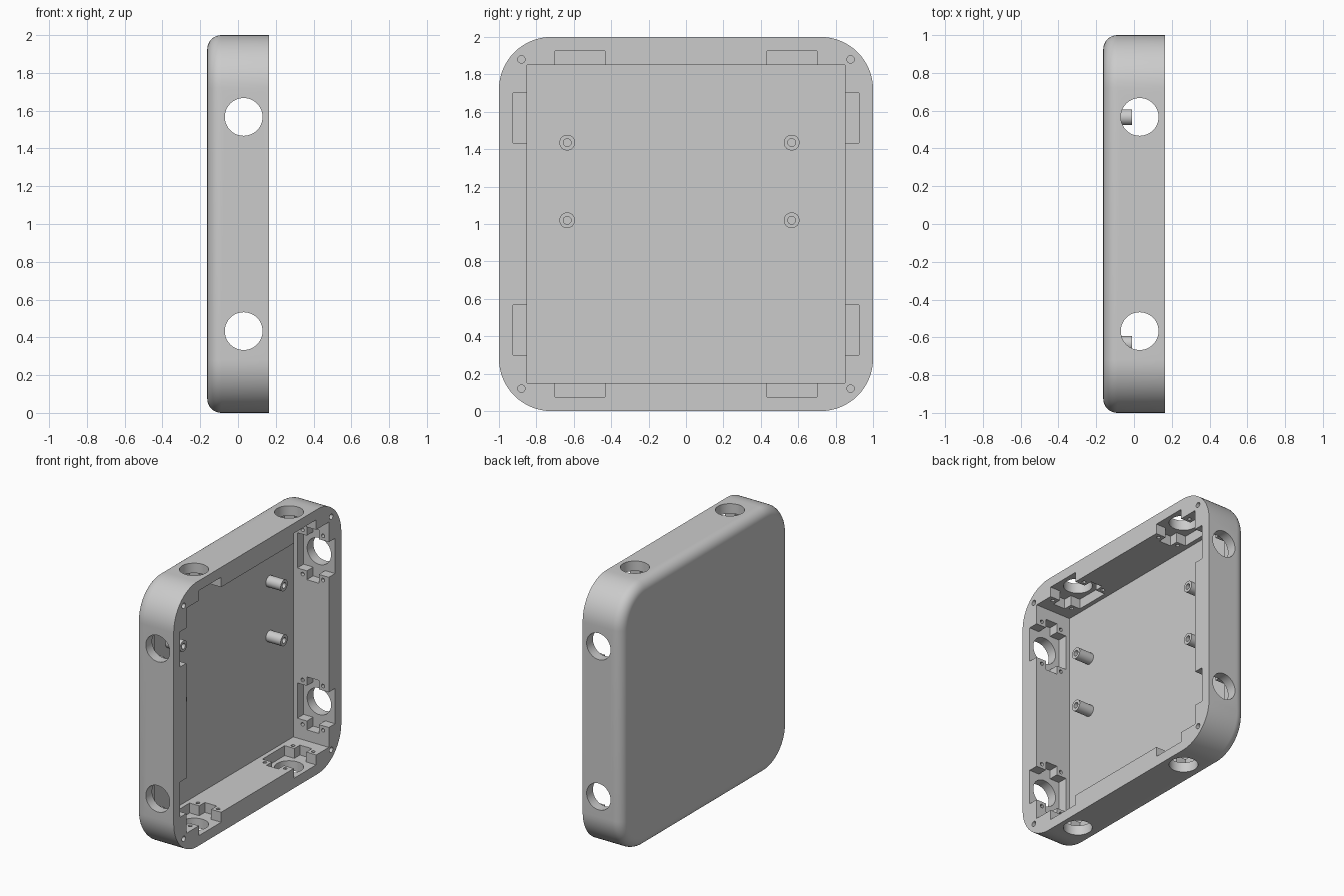
import bpy, bmesh
from math import radians, pi
from mathutils import Matrix, Vector

cube = bpy.data.objects.get("Cube")
if cube:
    bpy.data.objects.remove(cube)

HALF_T = 0.163      # half thickness along x
FLOOR_X = -0.133    # inner floor of the tray
HOLE_X = 0.03       # wall holes centre along x
PORT = 0.567        # offset of the wall holes from the middle
CENTRE = Matrix.Translation((0, 0, 1))

grey = bpy.data.materials.new("light grey")
grey.use_nodes = True
colour = (0.6, 0.6, 0.6, 1)
grey.diffuse_color = colour
grey.node_tree.nodes["Principled BSDF"].inputs["Base Color"].default_value = colour


def finish(bm, name):
    bmesh.ops.recalc_face_normals(bm, faces=bm.faces)
    mesh = bpy.data.meshes.new(name)
    bm.to_mesh(mesh)
    bm.free()
    mesh.materials.append(grey)
    obj = bpy.data.objects.new(name, mesh)
    bpy.context.collection.objects.link(obj)
    return obj


def box(bm, lo, hi):
    lo, hi = Vector(lo), Vector(hi)
    m = Matrix.Translation((lo + hi) / 2) @ Matrix.Diagonal((*(hi - lo), 1))
    return bmesh.ops.create_cube(bm, size=1, matrix=m)["verts"]


def rod(bm, axis, start, end, radius, sides, place=CENTRE):
    """Cylinder between two points lying along the x or y axis."""
    start, end = Vector(start), Vector(end)
    turn = Matrix.Rotation(pi / 2, 4, "Y" if axis == "x" else "X")
    m = place @ Matrix.Translation((start + end) / 2) @ turn
    bmesh.ops.create_cone(bm, cap_ends=True, segments=sides, radius1=radius,
                          radius2=radius, depth=(end - start).length, matrix=m)


def cut(target, bm, name):
    cutter = finish(bm, name)
    cutter.hide_render = True
    mod = target.modifiers.new(name, "BOOLEAN")
    mod.operation = "DIFFERENCE"
    mod.solver = "EXACT"
    mod.object = cutter
    bpy.context.view_layer.objects.active = target
    bpy.ops.object.modifier_apply(modifier=name)
    bpy.data.objects.remove(cutter)


def smooth(obj):
    bpy.ops.object.select_all(action="DESELECT")
    obj.select_set(True)
    bpy.context.view_layer.objects.active = obj
    bpy.ops.object.shade_smooth_by_angle(angle=radians(30))


# Shell: rounded square slab with a softened closed side
bm = bmesh.new()
box(bm, (-HALF_T, -1, 0), (HALF_T, 1, 2))
corners = [e for e in bm.edges if abs(e.verts[0].co.x - e.verts[1].co.x) > 0.1]
bmesh.ops.bevel(bm, geom=corners, offset=0.28, segments=16, profile=0.5, affect="EDGES")
rim = [e for e in bm.edges if all(v.co.x < -HALF_T + 0.001 for v in e.verts)]
bmesh.ops.bevel(bm, geom=rim, offset=0.075, segments=8, profile=0.5, affect="EDGES")
shell = finish(bm, "tray_shell")

# Square cavity
bm = bmesh.new()
box(bm, (FLOOR_X, -0.85, 0.15), (0.3, 0.85, 1.85))
cut(shell, bm, "cavity_cutter")

# Two ports per wall, each with a cross-shaped pocket on the inside
ports = [CENTRE @ Matrix.Rotation(k * pi / 2, 4, "X") @ Matrix.Translation((HOLE_X, 0, s * PORT))
         for k in range(4) for s in (-1, 1)]
A, B, C, D = 0.133, 0.2, 0.05, 0.13
cross = [(-D, -A), (-C, -A), (-C, -B), (C, -B), (C, -A), (0.25, -A),
         (0.25, A), (C, A), (C, B), (-C, B), (-C, A), (-D, A)]
bm = bmesh.new()
for place in ports:
    face = bm.faces.new([bm.verts.new(place @ Vector((x, 0.8, z))) for x, z in cross])
    grown = bmesh.ops.extrude_face_region(bm, geom=[face], use_keep_orig=True)["geom"]
    shift = place.to_3x3() @ Vector((0, 0.125, 0))
    bmesh.ops.translate(bm, vec=shift, verts=[g for g in grown if isinstance(g, bmesh.types.BMVert)])
cut(shell, bm, "pocket_cutter")

# Round ports, their screw holes, and the screw holes of the rim
bm = bmesh.new()
for place in ports:
    rod(bm, "y", (0, 0.87, 0), (0, 1.1, 0), 0.1, 48, place)
    for x in (-0.085, 0.085):
        for z in (-0.167, 0.167):
            rod(bm, "y", (x, 0.8, z), (x, 0.92, z), 0.014, 12, place)
for y in (-0.88, 0.88):
    for z in (-0.88, 0.88):
        rod(bm, "x", (0.03, y, z), (0.25, y, z), 0.02, 20)
cut(shell, bm, "hole_cutter")
smooth(shell)

# Hollow standoffs on the floor
for i, (y, z) in enumerate((y, z) for y in (-0.635, 0.565) for z in (0.02, 0.435)):
    bm = bmesh.new()
    rod(bm, "x", (FLOOR_X - 0.01, y, z), (-0.01, y, z), 0.042, 32)
    post = finish(bm, f"standoff_{i + 1}")
    bm = bmesh.new()
    rod(bm, "x", (FLOOR_X + 0.005, y, z), (0.1, y, z), 0.021, 24)
    cut(post, bm, "bore_cutter")
    smooth(post)
